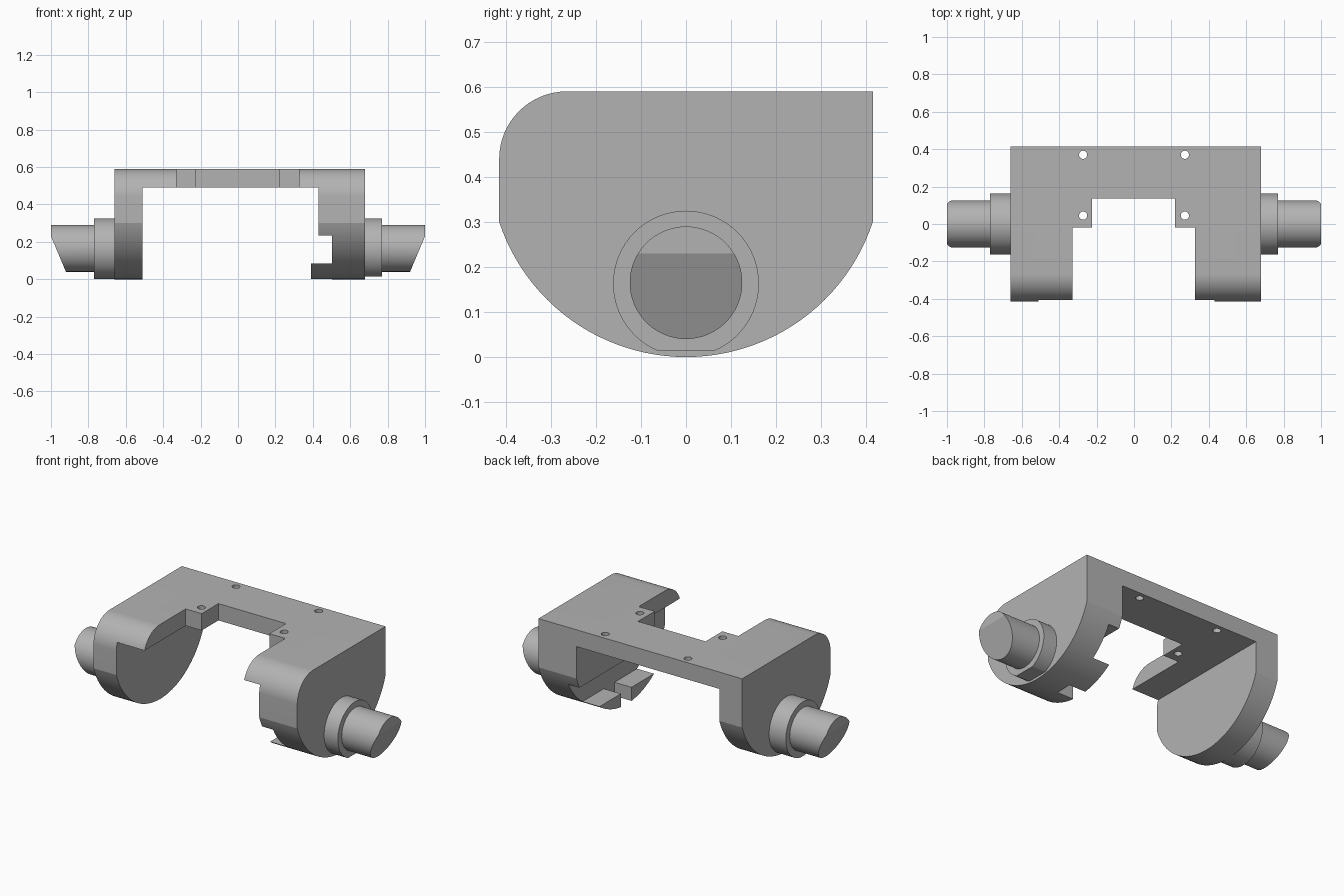
import bpy, bmesh
from math import sin, cos, pi, radians, asin
from mathutils import Vector, Matrix

old = bpy.data.objects.get("Cube")
if old:
    bpy.data.objects.remove(old, do_unlink=True)

grey = bpy.data.materials.new("plain_grey")
grey.use_nodes = True
grey.diffuse_color = (0.45, 0.45, 0.45, 1)
grey.node_tree.nodes["Principled BSDF"].inputs["Base Color"].default_value = (0.45, 0.45, 0.45, 1)


def make(name, bm):
    bmesh.ops.recalc_face_normals(bm, faces=bm.faces)
    mesh = bpy.data.meshes.new(name)
    bm.to_mesh(mesh)
    bm.free()
    mesh.materials.append(grey)
    ob = bpy.data.objects.new(name, mesh)
    bpy.context.collection.objects.link(ob)
    return ob


def box(name, x, y, z):
    bm = bmesh.new()
    bmesh.ops.create_cube(bm, size=1)
    for v in bm.verts:
        v.co = [(r[0] + r[1]) / 2 + c * (r[1] - r[0]) for c, r in zip(v.co, (x, y, z))]
    return make(name, bm)


def cylinder(radius, depth, centre, along_x, sides):
    bm = bmesh.new()
    turn = Matrix.Rotation(pi / 2, 4, 'Y') if along_x else Matrix()
    bmesh.ops.create_cone(bm, cap_ends=True, segments=sides, radius1=radius, radius2=radius,
                          depth=depth, matrix=Matrix.Translation(centre) @ turn)
    return bm


def slice_off(bm, point, outward):
    geom = bm.verts[:] + bm.edges[:] + bm.faces[:]
    bmesh.ops.bisect_plane(bm, geom=geom, plane_co=point, plane_no=outward, clear_outer=True)
    bmesh.ops.holes_fill(bm, edges=[e for e in bm.edges if e.is_boundary])


def cut(target, cutter):
    cutter.hide_render = True
    mod = target.modifiers.new("cut", 'BOOLEAN')
    mod.operation, mod.solver, mod.object = 'DIFFERENCE', 'EXACT', cutter
    bpy.context.view_layer.objects.active = target
    bpy.ops.object.modifier_apply(modifier=mod.name)
    bpy.data.objects.remove(cutter, do_unlink=True)


def smooth(ob):
    bpy.ops.object.select_all(action='DESELECT')
    ob.select_set(True)
    bpy.context.view_layer.objects.active = ob
    bpy.ops.object.shade_smooth_by_angle(angle=radians(15))


# Side profile: flat top, rounded front corner, curved belly
HALF, TOP, SHOULDER, CORNER = 0.415, 0.59, 0.30, 0.15
belly = (HALF ** 2 + SHOULDER ** 2) / (2 * SHOULDER)
reach = asin(HALF / belly)
profile = [(HALF, TOP)]
for i in range(17):
    a = pi / 2 * (1 + i / 16)
    profile.append((CORNER - HALF + CORNER * cos(a), TOP - CORNER + CORNER * sin(a)))
for i in range(49):
    a = reach * (i / 24 - 1)
    profile.append((belly * sin(a), belly - belly * cos(a)))

bm = bmesh.new()
face = bm.faces.new([bm.verts.new((-0.66, y, z)) for y, z in profile])
ext = bmesh.ops.extrude_face_region(bm, geom=[face])
bmesh.ops.translate(bm, vec=(1.34, 0, 0), verts=[g for g in ext["geom"] if isinstance(g, bmesh.types.BMVert)])
bracket = make("bracket", bm)

# Space between the legs, left leg recess and slot between its two tabs
FULL = (-1, 1)
cut(bracket, box("leg_gap", (-0.51, 0.39), FULL, (-1, 0.49)))
cut(bracket, box("tab_clearance", (0.3, 0.43), FULL, (0.083, 0.49)))
cut(bracket, box("leg_recess", (0.3, 0.502), FULL, (0.083, 0.235)))
cut(bracket, box("tab_slot", (0.3, 0.502), (-0.045, 0.055), (-1, 0.2)))

# Stepped notch in the top plate
cut(bracket, box("wide_notch", (-0.33, 0.325), (-1, -0.02), (0.3, 1)))
cut(bracket, box("narrow_notch", (-0.225, 0.22), (-1, 0.137), (0.3, 1)))

# Screw holes
for x in (-0.272, 0.272):
    for y in (0.045, 0.37):
        cut(bracket, make("screw_hole", cylinder(0.022, 0.4, (x, y, 0.55), False, 24)))
smooth(bracket)

# Collars and slant-ended pins on both sides
AXIS = 0.163
for side, name, inner, floor in ((1, "left", 0.68, 0.015), (-1, "right", 0.66, 0.002)):
    bm = cylinder(0.162, 0.77 - inner + 0.02, (side * (0.77 + inner - 0.02) / 2, 0, AXIS), True, 64)
    slice_off(bm, (0, 0, floor), (0, 0, -1))
    smooth(make(name + "_collar", bm))
    bm = cylinder(0.125, 0.25, (side * 0.875, 0, AXIS + 0.002), True, 64)
    slice_off(bm, Vector((side, 0, 0.23)), Vector((side * 0.19, 0, -0.08)))
    smooth(make(name + "_pin", bm))
